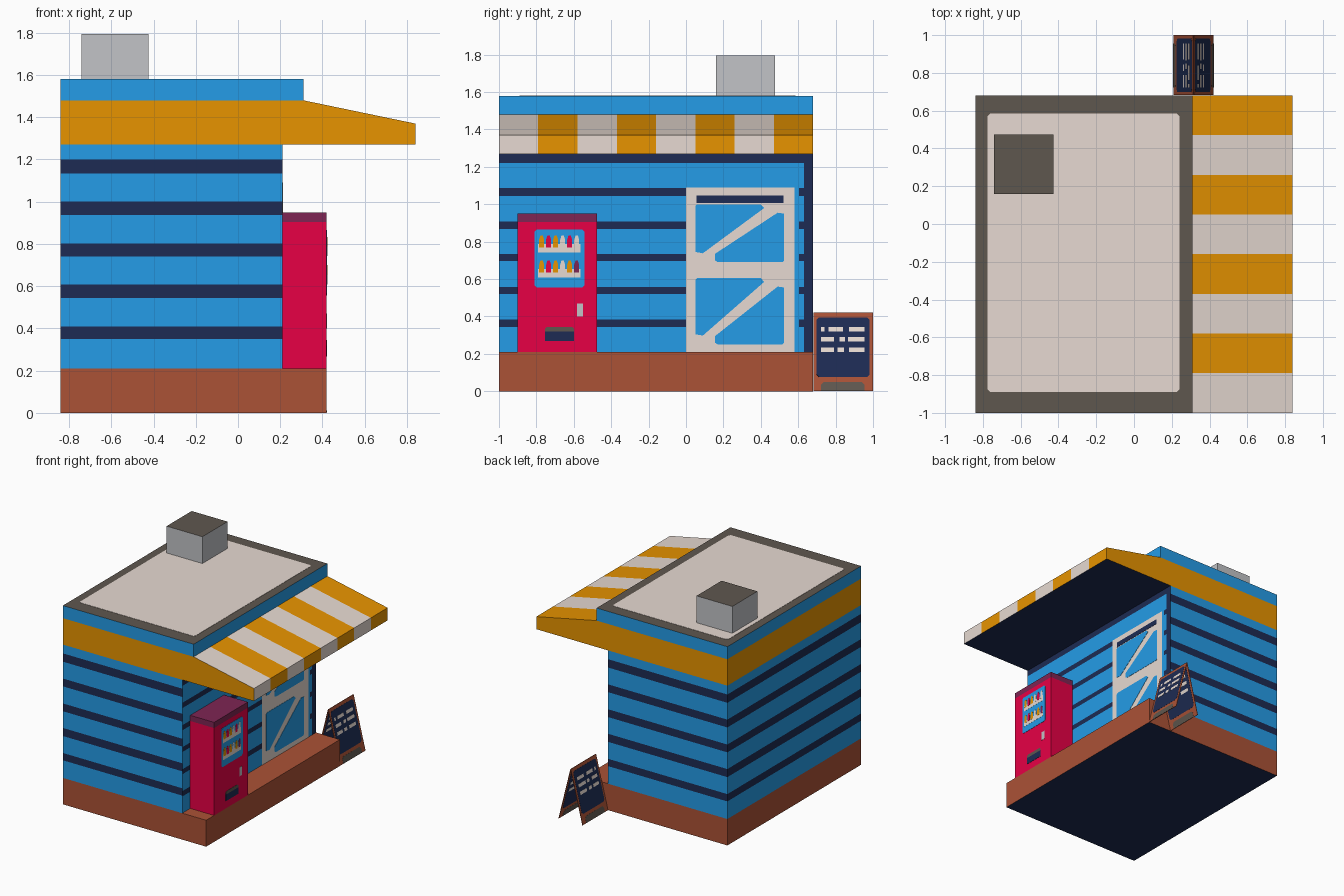
import bpy, bmesh

if "Cube" in bpy.data.objects:
    bpy.data.objects.remove(bpy.data.objects["Cube"])


def material(name, hexcode):
    m = bpy.data.materials.new(name)
    srgb = [int(hexcode[i:i + 2], 16) / 255 for i in (0, 2, 4)]
    lin = [c / 12.92 if c <= 0.04045 else ((c + 0.055) / 1.055) ** 2.4 for c in srgb]
    m.diffuse_color = (*lin, 1)
    m.use_nodes = True
    m.node_tree.nodes["Principled BSDF"].inputs["Base Color"].default_value = m.diffuse_color
    return m


PALETTE = dict(blue="29ADFF", navy="1D2B53", orange="FFA300", cream="FFF1E8", brick="AB5236",
               red="FF004D", plum="7E2553", light_grey="C2C3C7", dark_grey="5F574F")
MATS = {k: material(k, v) for k, v in PALETTE.items()}


def finish(name, bm, mats, recalc=True):
    if recalc:
        bmesh.ops.recalc_face_normals(bm, faces=bm.faces)
    me = bpy.data.meshes.new(name)
    for m in mats:
        me.materials.append(MATS[m])
    bm.to_mesh(me)
    bm.free()
    ob = bpy.data.objects.new(name, me)
    bpy.context.collection.objects.link(ob)
    return ob


def box(name, x, y, z, side, top=None, bottom=None):
    """Box from ranges, with optional top and bottom colours."""
    bm = bmesh.new()
    bmesh.ops.create_cube(bm, size=1)
    for v in bm.verts:
        v.co = [r[0] if c < 0 else r[1] for c, r in zip(v.co, (x, y, z))]
    bm.normal_update()
    for f in bm.faces:
        f.material_index = 1 if f.normal.z > 0.5 else 2 if f.normal.z < -0.5 else 0
    return finish(name, bm, [side, top or side, bottom or side])


def plate(name, pts, mat, frame, n0, n1):
    """Thin prism of an outline placed by a frame(u, v, n) function."""
    bm = bmesh.new()
    lo = [bm.verts.new(frame(u, v, n0)) for u, v in pts]
    hi = [bm.verts.new(frame(u, v, n1)) for u, v in pts]
    bm.faces.new(lo)
    bm.faces.new(hi)
    for i in range(len(pts)):
        j = (i + 1) % len(pts)
        bm.faces.new((lo[i], lo[j], hi[j], hi[i]))
    return finish(name, bm, [mat])


def rect(u0, u1, v0, v1, c=0.0):
    """Rectangle outline, with chamfered corners if c is set."""
    if not c:
        return [(u0, v0), (u1, v0), (u1, v1), (u0, v1)]
    return [(u0 + c, v0), (u1 - c, v0), (u1, v0 + c), (u1, v1 - c),
            (u1 - c, v1), (u0 + c, v1), (u0, v1 - c), (u0, v0 + c)]


def facing_right(x):
    return lambda u, v, n: (x + n, u, v)


# Base and porch
box("base", (-0.84, 0.42), (-1, 0.68), (0, 0.21), "brick", bottom="navy")

# Walls: striped bands on each side
bm = bmesh.new()


def wall_quad(a, b, z0, z1, mat):
    vs = [bm.verts.new(p) for p in ((*a, z0), (*b, z0), (*b, z1), (*a, z1))]
    bm.faces.new(vs).material_index = mat


levels = [0.21, 0.35, 0.408, 0.543, 0.607, 0.74, 0.802, 0.938, 1.0, 1.134, 1.2, 1.27]
path = [(0.21, 0.68), (-0.84, 0.68), (-0.84, -1), (0.21, -1)]
for a, b in zip(path, path[1:]):
    for i in range(len(levels) - 1):
        wall_quad(a, b, levels[i], levels[i + 1], i % 2)
levels = [0.21, 0.343, 0.385, 0.519, 0.558, 0.696, 0.734, 0.868, 0.909, 1.045, 1.087, 1.221, 1.27]
cuts = [-1, 0.3, 0.605, 0.63, 0.68]
for i in range(len(levels) - 1):
    for j in range(4):
        stripe = i % 2 and (j != 1 or i == 11)
        wall_quad((0.21, cuts[j]), (0.21, cuts[j + 1]), levels[i], levels[i + 1],
                  1 if j == 3 or stripe else 0)
finish("walls", bm, ["blue", "navy"], recalc=False)

# Orange band that runs out into the striped awning
profile = [(-0.84, 1.27), (0.84, 1.27), (0.84, 1.37), (0.31, 1.48), (-0.84, 1.48)]
bm = bmesh.new()
rings = [[bm.verts.new((x, -1 + 0.21 * k, z)) for x, z in profile] for k in range(9)]
bm.faces.new(rings[0])
bm.faces.new(rings[-1])
for k in range(8):
    for i in range(5):
        j = (i + 1) % 5
        f = bm.faces.new((rings[k][i], rings[k][j], rings[k + 1][j], rings[k + 1][i]))
        if i == 0:
            f.material_index = 2          # underside
        elif i in (1, 2):
            f.material_index = 1 - k % 2  # slope and fascia stripes
finish("awning", bm, ["orange", "cream", "navy"])

# Roof parapet, roof deck and vent
box("roof_parapet", (-0.84, 0.31), (-1, 0.68), (1.48, 1.58), "blue", top="dark_grey")
plate("roof_deck", rect(-0.775, 0.24, -0.89, 0.585, 0.014), "cream",
      lambda u, v, n: (u, v, 1.58 + n), 0, 0.002)
box("roof_vent", (-0.74, -0.425), (0.16, 0.475), (1.58, 1.795), "light_grey", top="dark_grey")

# Door with glass panes split by diagonal bars
wall = facing_right(0.21)
plate("door", rect(0, 0.58, 0.21, 1.09), "cream", wall, 0, 0.002)
plate("door_top_bar", rect(0.055, 0.52, 1.007, 1.047), "navy", wall, 0.002, 0.004)
for part, zb, zt in (("upper", 0.69, 1.0), ("lower", 0.25, 0.605)):
    plate("door_glass_left_" + part,
          [(0.05, zt - 0.01), (0.06, zt), (0.40, zt), (0.418, zt - 0.02),
           (0.09, zb + 0.048), (0.05, zb + 0.055)], "blue", wall, 0.002, 0.004)
    plate("door_glass_right_" + part,
          [(0.155, zb + 0.01), (0.17, zb), (0.515, zb), (0.525, zb + 0.01),
           (0.525, zt - 0.05), (0.49, zt - 0.045), (0.155, zb + 0.045)],
          "blue", wall, 0.002, 0.004)

# Vending machine
box("vending_machine", (0.21, 0.42), (-0.9, -0.475), (0.21, 0.905), "red")
box("vending_machine_cap", (0.21, 0.42), (-0.9, -0.475), (0.905, 0.95), "plum")
front = facing_right(0.42)
plate("vending_window", rect(-0.81, -0.542, 0.555, 0.865, 0.012), "blue", front, 0, 0.002)
bottle_rows = [(0.742, ["orange", "red", "orange", "cream", "red", "cream"]),
               (0.608, ["orange", "red", "orange", "cream", "orange", "plum"])]
for r, (z, colours) in enumerate(bottle_rows):
    plate(f"vending_shelf_{r}", rect(-0.79, -0.565, z, z + 0.045), "cream", front, 0.002, 0.003)
    for i, colour in enumerate(colours):
        y = -0.772 + 0.0375 * i
        plate(f"bottle_{r}_{i}",
              [(y - 0.013, z + 0.028), (y + 0.013, z + 0.028), (y + 0.013, z + 0.07),
               (y + 0.006, z + 0.092), (y - 0.006, z + 0.092), (y - 0.013, z + 0.07)],
              colour, front, 0.002, 0.004)
plate("coin_slot", rect(-0.583, -0.55, 0.4, 0.47), "light_grey", front, 0, 0.002)
plate("dispenser_tray", rect(-0.755, -0.598, 0.268, 0.32), "navy", front, 0, 0.002)
plate("dispenser_flap", [(-0.755, 0.32), (-0.598, 0.32), (-0.598, 0.335), (-0.61, 0.345),
                         (-0.743, 0.345), (-0.755, 0.335)], "dark_grey", front, 0, 0.002)

# A-frame sign: two leaning boards, details run through to both faces
chalk_rows = [(0.33, [(0.722, 0.74), (0.762, 0.84), (0.872, 0.955)]),
              (0.278, [(0.722, 0.79), (0.82, 0.85), (0.866, 0.955)]),
              (0.222, [(0.722, 0.79), (0.81, 0.845), (0.872, 0.955)])]
for side, s in (("right", 1), ("left", -1)):
    def lean(u, v, n, s=s):
        return (0.315 + s * (0.105 * (1 - v / 0.42) + n * 0.97), u, v + n * 0.24)
    plate("sign_frame_" + side, rect(0.682, 1.0, 0.001, 0.42), "brick", lean, -0.002, 0.002)
    plate("sign_board_" + side, rect(0.698, 0.982, 0.075, 0.395, 0.014), "navy", lean,
          -0.003, 0.003)
    plate("sign_foot_gap_" + side,
          [(0.722, 0.002), (0.955, 0.002), (0.955, 0.035), (0.94, 0.05), (0.737, 0.05),
           (0.722, 0.035)], "dark_grey", lean, -0.003, 0.003)
    for r, (z, dashes) in enumerate(chalk_rows):
        for i, (a, b) in enumerate(dashes):
            plate(f"chalk_dash_{side}_{r}_{i}", rect(a, b, z - 0.012, z + 0.012), "cream",
                  lean, -0.004, 0.004)
